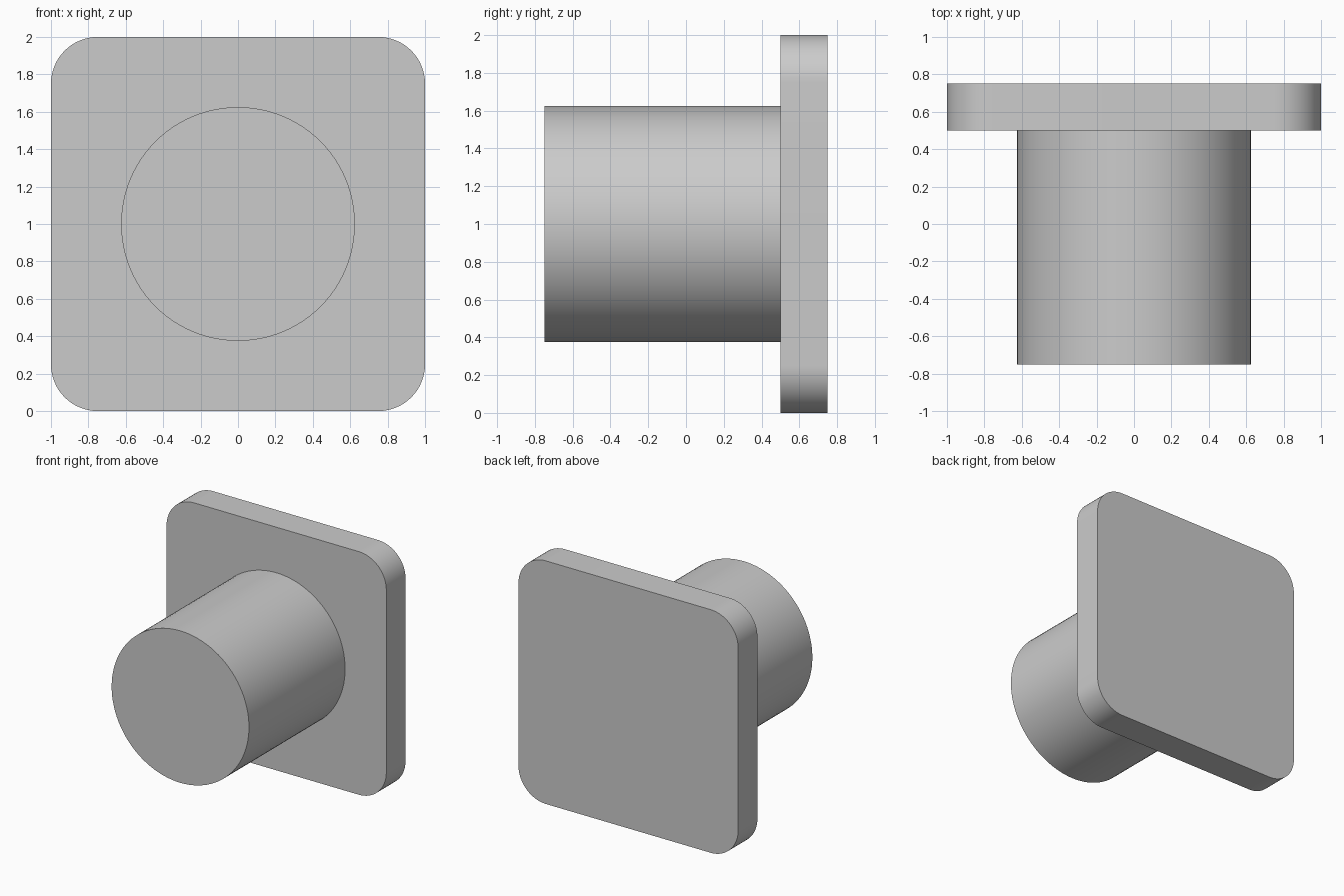
import bpy, bmesh
from math import cos, sin, pi, radians

cube = bpy.data.objects.get("Cube")
if cube:
    bpy.data.objects.remove(cube, do_unlink=True)

# Single plain grey
grey = bpy.data.materials.new("light_grey")
grey.use_nodes = True
colour = (0.6, 0.6, 0.6, 1)
grey.diffuse_color = colour
grey.node_tree.nodes["Principled BSDF"].inputs["Base Color"].default_value = colour


def extrude_profile(name, points, y_front, y_back):
    """Solid made by extruding an (x, z) outline along y."""
    bm = bmesh.new()
    face = bm.faces.new([bm.verts.new((x, y_front, z)) for x, z in points])
    moved = bmesh.ops.extrude_face_region(bm, geom=[face], use_keep_orig=True)["geom"]
    verts = [g for g in moved if isinstance(g, bmesh.types.BMVert)]
    bmesh.ops.translate(bm, verts=verts, vec=(0, y_back - y_front, 0))
    bmesh.ops.recalc_face_normals(bm, faces=bm.faces)
    mesh = bpy.data.meshes.new(name)
    bm.to_mesh(mesh)
    bm.free()
    mesh.materials.append(grey)
    obj = bpy.data.objects.new(name, mesh)
    bpy.context.collection.objects.link(obj)
    bpy.ops.object.select_all(action="DESELECT")
    obj.select_set(True)
    bpy.context.view_layer.objects.active = obj
    bpy.ops.object.shade_smooth_by_angle(angle=radians(30))
    return obj


def arc(cx, cz, radius, start, end, steps):
    angles = [start + (end - start) * i / steps for i in range(steps + 1)]
    return [(cx + radius * cos(a), cz + radius * sin(a)) for a in angles]


# Square back plate with rounded corners
half, corner = 1.0, 0.25
inner = half - corner
outline = []
for i, (sx, sz) in enumerate([(1, 1), (-1, 1), (-1, -1), (1, -1)]):
    outline += arc(sx * inner, half + sz * inner, corner, i * pi / 2, (i + 1) * pi / 2, 16)
extrude_profile("back_plate", outline, 0.5, 0.75)

# Round post standing out from the plate
circle = arc(0, half, 0.625, 0, 2 * pi, 96)[:-1]
extrude_profile("round_post", circle, -0.75, 0.5)
